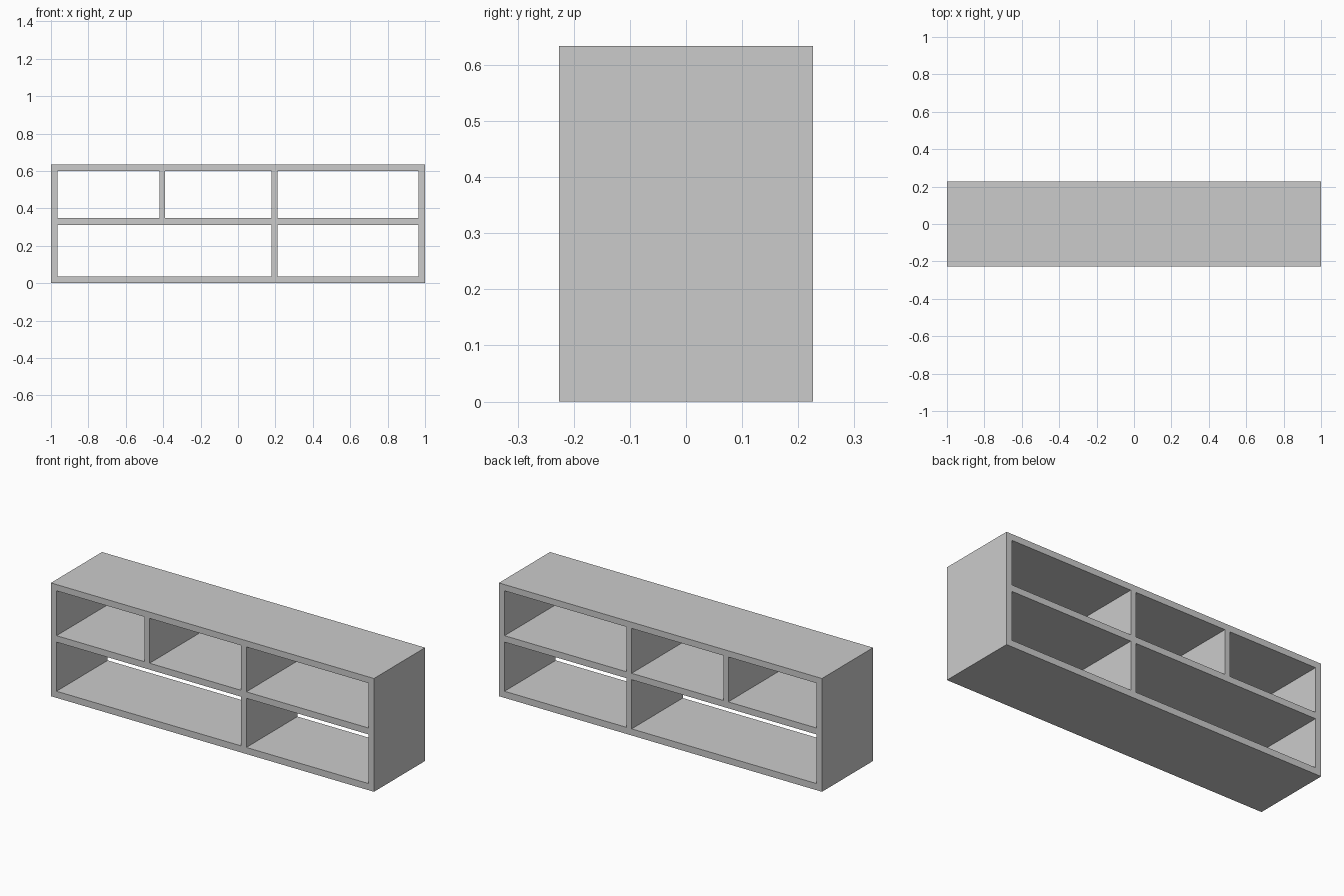
import bpy

if "Cube" in bpy.data.objects:
    bpy.data.objects.remove(bpy.data.objects["Cube"])

W, D, H = 2.0, 0.452, 0.634   # overall size
T = 0.035                     # board thickness

grey = bpy.data.materials.new("light grey")
grey.diffuse_color = (0.6, 0.6, 0.6, 1)
grey.use_nodes = True
grey.node_tree.nodes["Principled BSDF"].inputs["Base Color"].default_value = grey.diffuse_color


def board(name, x0, x1, z0, z1):
    """Full-depth board spanning x0..x1 and z0..z1."""
    bpy.ops.mesh.primitive_cube_add(size=1, location=((x0 + x1) / 2, 0, (z0 + z1) / 2))
    ob = bpy.context.object
    ob.name = name
    ob.scale = (x1 - x0, D, z1 - z0)
    bpy.ops.object.transform_apply(location=False, rotation=False, scale=True)
    ob.data.materials.append(grey)


inner = W / 2 - T
shelf_z0, shelf_z1 = 0.312, 0.348

# Outer case
board("left_side", -W / 2, -inner, 0, H)
board("right_side", inner, W / 2, 0, H)
board("bottom_panel", -inner, inner, 0, 0.037)
board("top_panel", -inner, inner, H - T, H)

# Middle shelf
board("middle_shelf", -inner, inner, shelf_z0, shelf_z1)

# Dividers: two above the shelf, one below
board("upper_left_divider", -0.42, -0.389, shelf_z1, H - T)
board("upper_right_divider", 0.178, 0.21, shelf_z1, H - T)
board("lower_divider", 0.178, 0.21, 0.037, shelf_z0)
